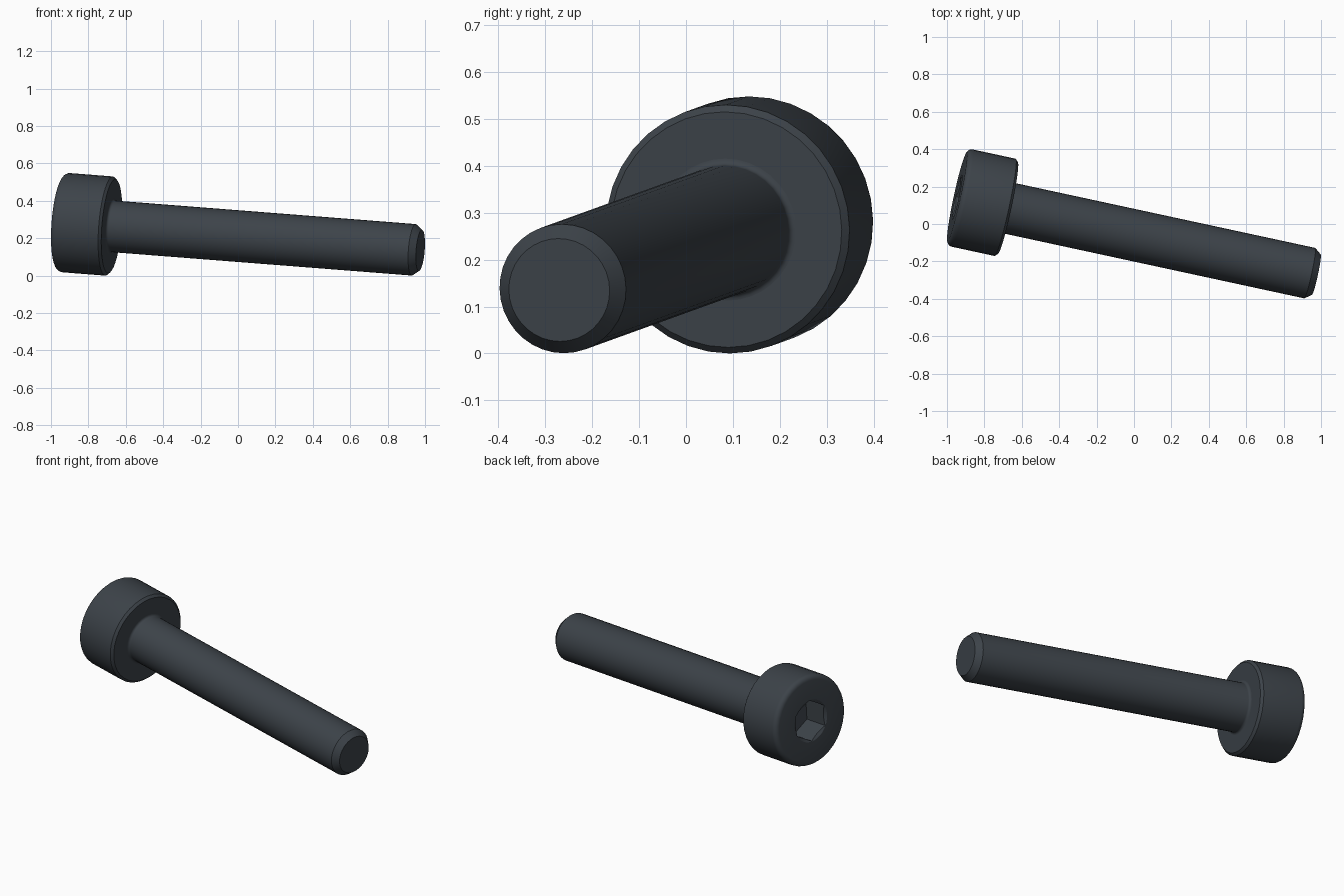
import bpy
import bmesh
from math import cos, sin, pi, radians, sqrt
from mathutils import Vector, Matrix

default = bpy.data.objects.get("Cube")
if default:
    bpy.data.objects.remove(default)

SEGMENTS = 36
HEAD_R, HEAD_LEN = 0.266, 0.278
SHANK_R, SHANK_LEN = 0.138, 1.693
FILLET = 0.028
NECK = 0.014
SOCKET_R, APOTHEM, SOCKET_DEPTH = 0.123, 0.105, 0.15

# Tilted screw axis, origin at the centre of the underside of the head
axis = Vector((1, -0.216, -0.078)).normalized()
up = (Vector((0, 0, 1)) - axis * axis.z).normalized()
side = axis.cross(up)
placement = Matrix((up, side, axis)).transposed().to_4x4()
placement.translation = Vector((-0.675, 0.086, 0.264))

steel = bpy.data.materials.new("dark steel")
steel.use_nodes = True
colour = (0.046, 0.056, 0.067, 1)
steel.diffuse_color = colour
bsdf = next(n for n in steel.node_tree.nodes if n.type == "BSDF_PRINCIPLED")
bsdf.inputs["Base Color"].default_value = colour


def circle(radius, height):
    """Round cross-section as a function of angle."""
    return lambda a: (radius, height)


def hexagon(height):
    """Hexagonal cross-section; height may depend on the radius."""
    def point(a):
        r = APOTHEM / cos(a % (pi / 3) - pi / 6)
        return r, height(r)
    return point


def loft(name, sections, cap_first=False, cap_last=False):
    """Join cross-sections around the axis into one surface."""
    bm = bmesh.new()
    rings = []
    for section in sections:
        ring = []
        for i in range(SEGMENTS):
            a = 2 * pi * i / SEGMENTS
            r, z = section(a)
            ring.append(bm.verts.new((r * cos(a), r * sin(a), z)))
        rings.append(ring)
    for low, high in zip(rings, rings[1:]):
        for i in range(SEGMENTS):
            j = (i + 1) % SEGMENTS
            bm.faces.new((low[i], low[j], high[j], high[i]))
    if cap_first:
        bm.faces.new(rings[0][::-1])
    if cap_last:
        bm.faces.new(rings[-1])
    mesh = bpy.data.meshes.new(name)
    bm.to_mesh(mesh)
    bm.free()
    mesh.materials.append(steel)
    obj = bpy.data.objects.new(name, mesh)
    bpy.context.collection.objects.link(obj)
    obj.matrix_world = placement
    bpy.ops.object.select_all(action="DESELECT")
    obj.select_set(True)
    bpy.context.view_layer.objects.active = obj
    bpy.ops.object.shade_smooth_by_angle(angle=radians(28))
    return obj


quarter = [pi / 2 * i / 5 for i in range(6)]

# Head: hex socket, countersink, rounded top edge, side, chamfer, underside
top = -HEAD_LEN
head = [hexagon(lambda r: top + SOCKET_DEPTH),
        hexagon(lambda r: top + (SOCKET_R - r) / sqrt(3)),
        circle(SOCKET_R, top)]
head += [circle(HEAD_R - FILLET * (1 - sin(a)), top + FILLET * (1 - cos(a)))
         for a in quarter]
head += [circle(HEAD_R, -0.014), circle(HEAD_R - 0.014, 0),
         circle(SHANK_R + NECK, 0)]
loft("screw_head", head, cap_first=True)

# Shank: filleted neck, straight cylinder, chamfered flat tip
shank = [circle(SHANK_R + NECK * (1 - sin(a)), NECK * (1 - cos(a)))
         for a in quarter]
shank += [circle(SHANK_R, SHANK_LEN - 0.036), circle(0.11, SHANK_LEN)]
loft("screw_shank", shank, cap_last=True)
